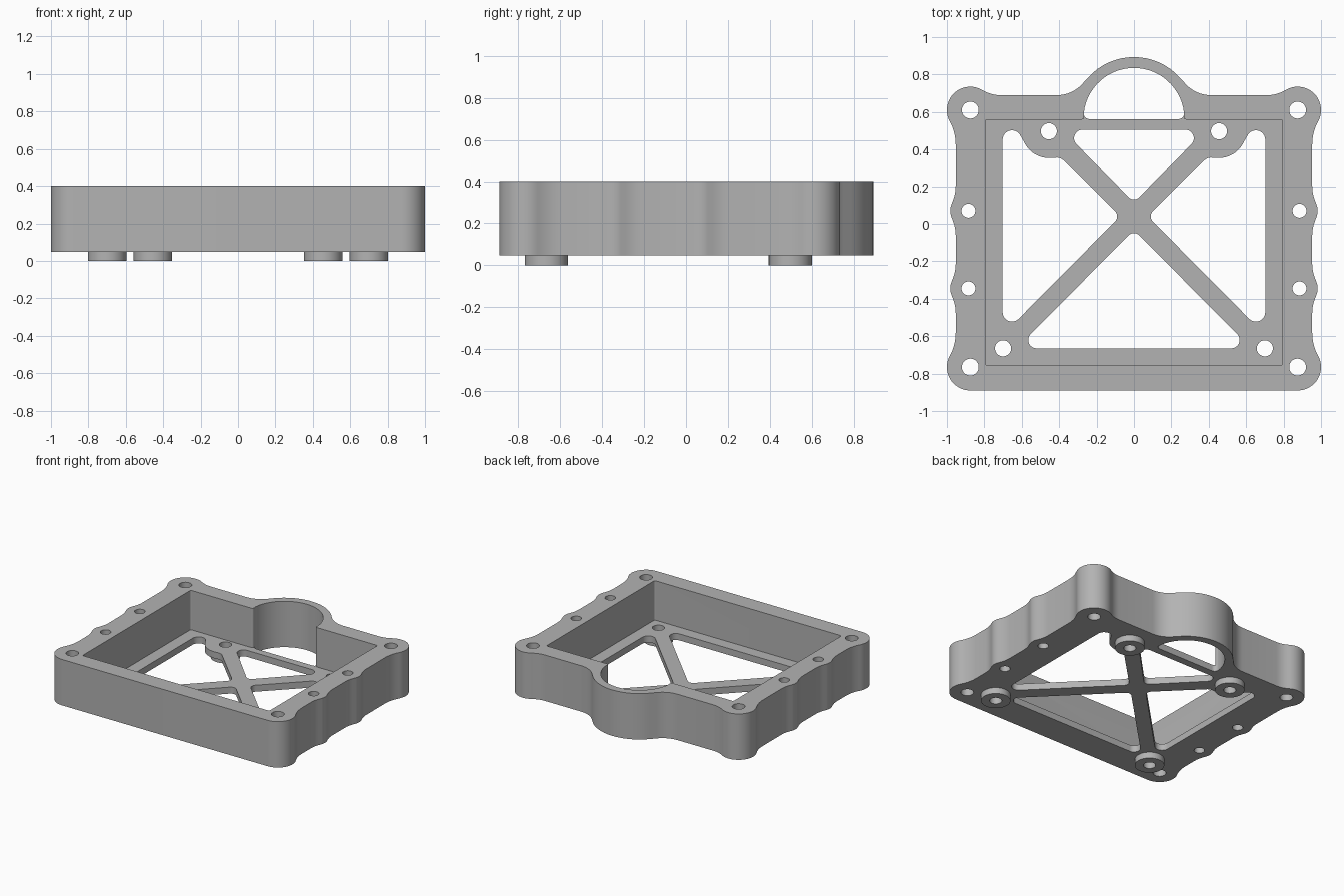
import bpy, bmesh
from math import acos, atan2, ceil, cos, pi, radians, sin, tau

if "Cube" in bpy.data.objects:
    bpy.data.objects.remove(bpy.data.objects["Cube"])

BASE, FLOOR, TOP = 0.047, 0.097, 0.40
FEET = [(0.70, -0.665), (0.455, 0.497)]
CORNERS = [(0.875, -0.765), (0.875, 0.61)]
SIDE_LUGS = [(0.885, -0.345), (0.885, 0.07)]

grey = bpy.data.materials.new("plain grey")
grey.use_nodes = True
grey.diffuse_color = (0.45, 0.45, 0.45, 1)
grey.node_tree.nodes["Principled BSDF"].inputs["Base Color"].default_value = (0.45, 0.45, 0.45, 1)


def circle(x, y, r, n=40):
    return [(x + r * cos(tau * i / n), y + r * sin(tau * i / n)) for i in range(n)]


def belt(discs):
    """Counter-clockwise outline of arcs joined by tangents; negative radius = hollow arc."""
    normals = []
    for (x1, y1, r1), (x2, y2, r2) in zip(discs, discs[1:] + discs[:1]):
        dx, dy = x2 - x1, y2 - y1
        c = max(-1, min(1, (r1 - r2) / (dx * dx + dy * dy) ** 0.5))
        normals.append(atan2(dy, dx) - acos(c))
    points = []
    for i, (x, y, r) in enumerate(discs):
        start, end = normals[i - 1], normals[i]
        sweep = (end - start) % tau if r > 0 else -((start - end) % tau)
        if abs(sweep) > tau - 0.02:
            sweep = 0
        steps = max(1, ceil(abs(sweep) / radians(6)))
        for k in range(steps + 1):
            a = start + sweep * k / steps
            points.append((x + r * cos(a), y + r * sin(a)))
    return points


def mirrored(half):
    return half + [(-x, y, r) for x, y, r in reversed(half)]


def flip(loop):
    return [(-x, y) for x, y in loop]


def prism(name, loops, z0, z1):
    """Extrude an outline (first loop) with holes (other loops)."""
    bm = bmesh.new()
    for loop in loops:
        verts = [bm.verts.new((x, y, z0)) for x, y in loop]
        for a, b in zip(verts, verts[1:] + verts[:1]):
            bm.edges.new((a, b))
    bmesh.ops.remove_doubles(bm, verts=bm.verts, dist=0.0005)
    bmesh.ops.triangle_fill(bm, use_beauty=True, edges=bm.edges[:], normal=(0, 0, 1))
    up = bmesh.ops.extrude_face_region(bm, geom=bm.faces[:], use_keep_orig=True)
    moved = [v for v in up["geom"] if isinstance(v, bmesh.types.BMVert)]
    bmesh.ops.translate(bm, verts=moved, vec=(0, 0, z1 - z0))
    bmesh.ops.recalc_face_normals(bm, faces=bm.faces[:])
    mesh = bpy.data.meshes.new(name)
    bm.to_mesh(mesh)
    bm.free()
    mesh.materials.append(grey)
    obj = bpy.data.objects.new(name, mesh)
    bpy.context.collection.objects.link(obj)
    return obj


def activate(obj):
    bpy.ops.object.select_all(action="DESELECT")
    obj.select_set(True)
    bpy.context.view_layer.objects.active = obj


def smooth(obj):
    activate(obj)
    bpy.ops.object.shade_smooth_by_angle(angle=radians(30))


# Outer outline: corner lobes, side lugs with waists, rear bulge
half = [(*CORNERS[0], 0.125), (1.203, -0.583, -0.25)]
for x, y in SIDE_LUGS:
    half += [(x + 0.268, y - 0.13, -0.2), (x, y, 0.097), (x + 0.268, y + 0.13, -0.2)]
half += [(1.203, 0.428, -0.25), (*CORNERS[1], 0.125), (0.715, 0.87, -0.18), (0.41, 0.87, -0.18)]
left_half = [(-x, y, r) for x, y, r in reversed(half)]
outline = belt(half + [(0, 0.563, 0.33)] + left_half)

# Openings between the diagonal ribs
side_window = belt([
    (0.652, 0.452, 0.05), (0.455, 0.5, -0.145), (0.412, 0.307, 0.05),
    (0.13, 0.04, 0.04), (0.652, -0.472, 0.05)])
rear_window = belt([(0, 0.17, 0.04), (0.275, 0.46, 0.045), (-0.275, 0.46, 0.045)])
front_window = belt([(0, -0.09, 0.04), (-0.52, -0.62, 0.045), (0.52, -0.62, 0.045)])
bulge_window = belt([(-0.238, 0.592, 0.03), (0.238, 0.592, 0.03), (0, 0.565, 0.27)])
holes = [side_window, flip(side_window), rear_window, front_window, bulge_window]

# Screw holes
for centres, r in ((CORNERS, 0.045), (SIDE_LUGS, 0.037), (FEET, 0.043)):
    for x, y in centres:
        holes += [circle(x, y, r), circle(-x, y, r)]

tray = prism("tray_body", [outline] + holes, BASE, TOP)

# Pocket that leaves the thin ribbed floor and opens into the rear bulge
pocket = prism("pocket_cutter", [belt(mirrored([
    (0.783, -0.743, 0.012), (0.783, 0.548, 0.012),
    (0.278, 0.572, -0.012), (0.262, 0.596, 0.004)]))], FLOOR, TOP + 0.1)
pocket.hide_render = True
cut = tray.modifiers.new("pocket", "BOOLEAN")
cut.operation = "DIFFERENCE"
cut.solver = "EXACT"
cut.object = pocket
activate(tray)
bpy.ops.object.modifier_apply(modifier=cut.name)
bpy.data.objects.remove(pocket)
smooth(tray)

# Ring feet under the floor
for place, (x, y) in zip(("front", "rear"), FEET):
    for side, s in (("left", 1), ("right", -1)):
        smooth(prism(f"{place}_{side}_foot",
                     [circle(s * x, y, 0.103), circle(s * x, y, 0.043)], 0, BASE))
